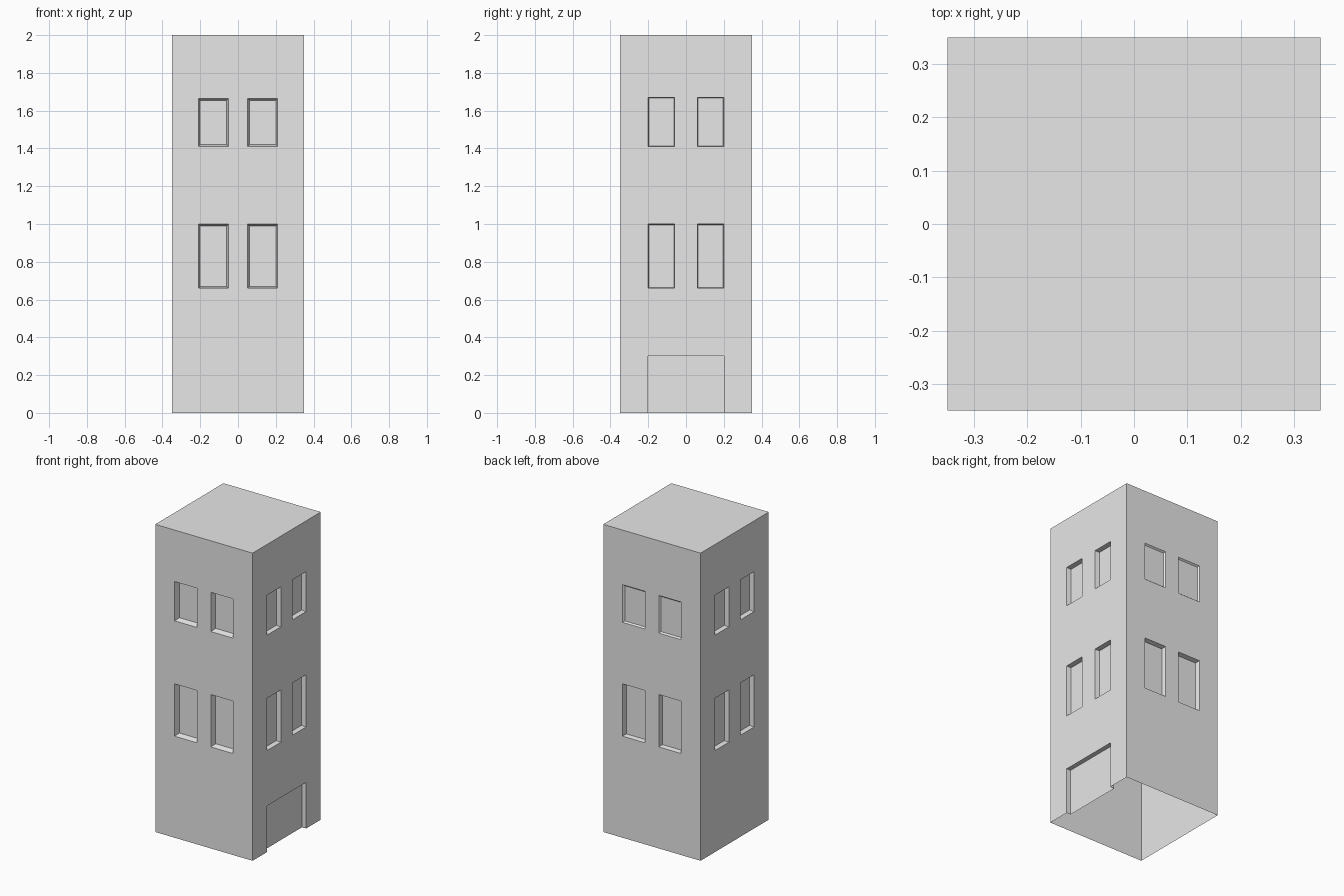
import bpy
import bmesh
from math import radians
from mathutils import Matrix, Vector

cube = bpy.data.objects.get("Cube")
if cube:
    bpy.data.objects.remove(cube, do_unlink=True)

HALF, HEIGHT = 0.35, 2.0

grey = bpy.data.materials.new("plain_grey")
grey.use_nodes = True
grey.diffuse_color = (0.8, 0.8, 0.8, 1)
grey.node_tree.nodes["Principled BSDF"].inputs["Base Color"].default_value = (0.8, 0.8, 0.8, 1)


def pair(inner, outer, low, high, depth, taper):
    """Two mirrored window openings: left, right, bottom, top, depth, taper."""
    return [(-outer, -inner, low, high, depth, taper),
            (inner, outer, low, high, depth, taper)]


def make_wall(name, angle, openings):
    """Wall facing the given angle, with a sloped recess at every opening."""
    bm = bmesh.new()
    turn = Matrix.Rotation(radians(angle), 4, "Z")

    def face(points):
        bm.faces.new([bm.verts.new(turn @ Vector((u, d - HALF, z))) for u, d, z in points])

    def rect(l, r, b, t, d):
        return [(l, d, b), (r, d, b), (r, d, t), (l, d, t)]

    # Flat wall around the openings
    us = sorted({-HALF, HALF} | {u for o in openings for u in o[:2]})
    zs = sorted({0, HEIGHT} | {z for o in openings for z in o[2:4]})
    for l, r in zip(us, us[1:]):
        for b, t in zip(zs, zs[1:]):
            u, z = (l + r) / 2, (b + t) / 2
            if not any(o[0] < u < o[1] and o[2] < z < o[3] for o in openings):
                face(rect(l, r, b, t, 0))

    # Recessed panels with their reveals; a door has no sill
    for l, r, b, t, depth, taper in openings:
        outer = rect(l, r, b, t, 0)
        inner = rect(l + taper, r - taper, b + taper if b else 0, t - taper, depth)
        face(inner)
        for i in range(4):
            if b or i:
                j = (i + 1) % 4
                face([outer[i], outer[j], inner[j], inner[i]])

    bmesh.ops.remove_doubles(bm, verts=bm.verts, dist=0.0001)
    mesh = bpy.data.meshes.new(name)
    bm.to_mesh(mesh)
    bm.free()
    mesh.materials.append(grey)
    bpy.context.collection.objects.link(bpy.data.objects.new(name, mesh))


# Four walls
make_wall("front_wall", 0,
          pair(0.05, 0.21, 0.66, 1.0, 0.035, 0.01) + pair(0.05, 0.21, 1.41, 1.665, 0.035, 0.01))
side_windows = pair(0.06, 0.2, 0.66, 1.0, 0.03, 0.004) + pair(0.06, 0.2, 1.41, 1.67, 0.03, 0.004)
make_wall("door_wall", 90, side_windows + [(-0.2, 0.2, 0, 0.3, 0.03, 0)])
make_wall("back_wall", 180,
          pair(0.05, 0.21, 0.66, 1.0, 0.03, 0.005) + pair(0.05, 0.21, 1.4, 1.645, 0.01, 0.008))
make_wall("plain_side_wall", 270, side_windows)

# Flat roof; the underside stays open
bpy.ops.mesh.primitive_plane_add(size=2 * HALF, location=(0, 0, HEIGHT))
roof = bpy.context.object
roof.name = "roof"
roof.data.materials.append(grey)
